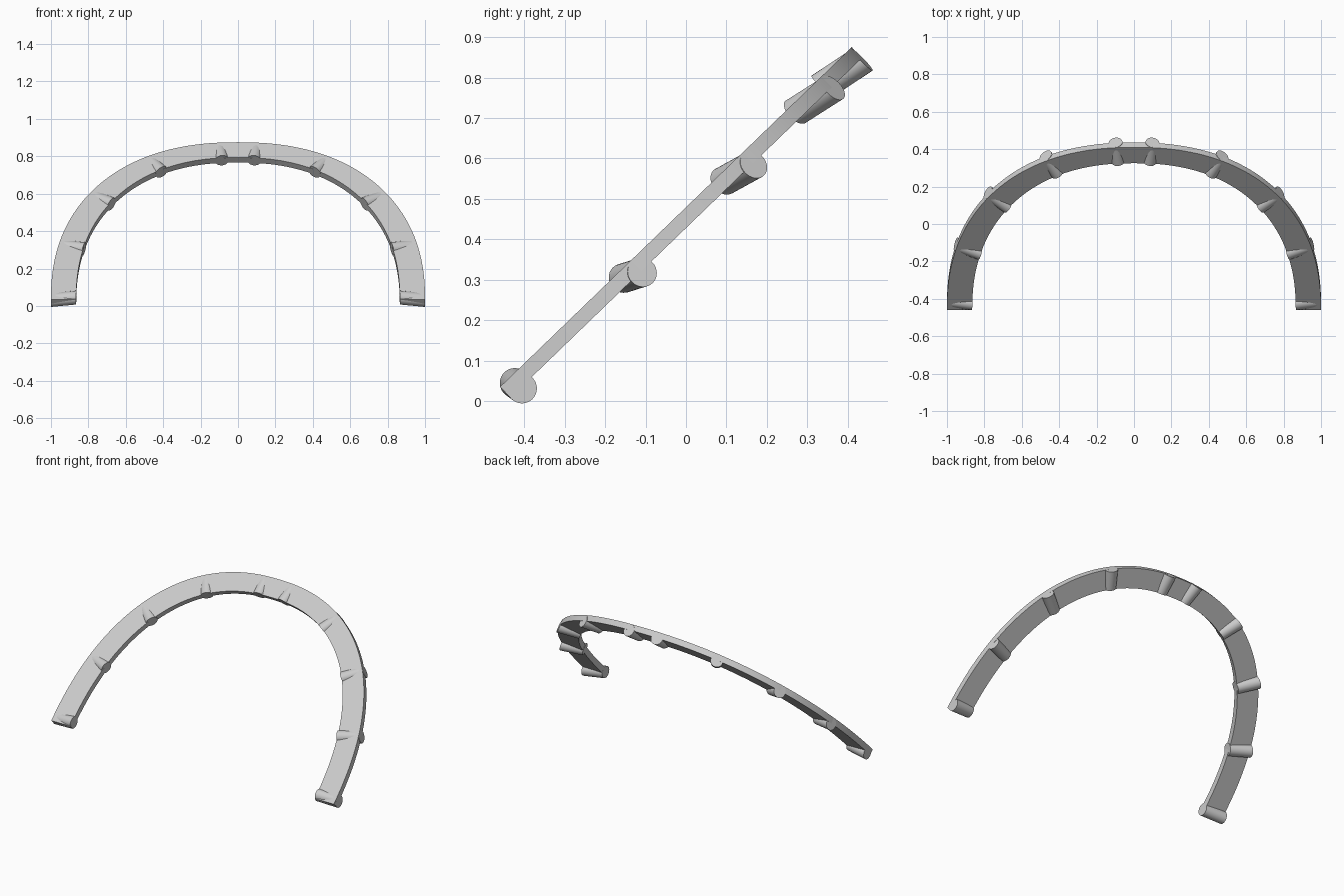
import bpy, bmesh, math
from mathutils import Vector

cube = bpy.data.objects.get("Cube")
if cube:
    bpy.data.objects.remove(cube, do_unlink=True)

# Tilted plane of the arch: UP runs up the slope, BACK is its rear normal
TILT = math.radians(44)
SIDE = Vector((1, 0, 0))
UP = Vector((0, math.cos(TILT), math.sin(TILT)))
BACK = Vector((0, math.sin(TILT), -math.cos(TILT)))
BASE = Vector((0, -0.447, 0.022))

THICK = 0.037
POWER = 2.27              # squareness of the arch curve
OUTER = (1.0, 1.209)      # half width, height
INNER = (0.865, 1.091)
PEG_RADIUS = 0.037

grey = bpy.data.materials.new("light_grey")
grey.use_nodes = True
grey.diffuse_color = (0.6, 0.6, 0.6, 1)
grey.node_tree.nodes["Principled BSDF"].inputs["Base Color"].default_value = (0.6, 0.6, 0.6, 1)


def arch_point(size, angle):
    """Point on the arch curve; angle runs from 0 (left foot) to pi (right foot)."""
    c, s = math.cos(angle), max(math.sin(angle), 0)
    x = math.copysign(abs(c) ** (2 / POWER), c)
    return BASE + SIDE * size[0] * x + UP * size[1] * s ** (2 / POWER)


def loft(name, rings):
    """Join matching rings of points into a closed, capped solid."""
    bm = bmesh.new()
    loops = [[bm.verts.new(p) for p in ring] for ring in rings]
    n = len(loops[0])
    for a, b in zip(loops, loops[1:]):
        for i in range(n):
            j = (i + 1) % n
            bm.faces.new((a[i], a[j], b[j], b[i]))
    bm.faces.new(loops[0])
    bm.faces.new(loops[-1])
    bmesh.ops.recalc_face_normals(bm, faces=bm.faces)
    mesh = bpy.data.meshes.new(name)
    bm.to_mesh(mesh)
    bm.free()
    mesh.materials.append(grey)
    obj = bpy.data.objects.new(name, mesh)
    bpy.context.collection.objects.link(obj)
    bpy.ops.object.select_all(action='DESELECT')
    obj.select_set(True)
    bpy.context.view_layer.objects.active = obj
    bpy.ops.object.shade_smooth_by_angle(angle=math.radians(30))
    return obj


# Flat arched band
STEPS = 96
half = BACK * THICK / 2
sections = []
for k in range(STEPS + 1):
    angle = math.pi * k / STEPS
    o, i = arch_point(OUTER, angle), arch_point(INNER, angle)
    sections.append([o - half, o + half, i + half, i - half])
loft("arch_band", sections)


def peg(name, angle):
    """Slanted round rib across the band, leaning to the rear at its outer end."""
    inner, outer = arch_point(INNER, angle), arch_point(OUTER, angle)
    along = (outer - inner).normalized().cross(BACK)
    rings = []
    for centre in (inner, outer + BACK * 0.022):
        rings.append([centre + PEG_RADIUS * (along * math.cos(a) + BACK * math.sin(a))
                      for a in (math.tau * k / 32 for k in range(32))])
    loft(name, rings)


# Ribs, mirrored left and right, placed by relative height up the arch
places = {"foot": 0.03, "lower": 0.372, "middle": 0.689, "upper": 0.915, "crown": 0.9977}
for place, height in places.items():
    angle = math.asin(height ** (POWER / 2))
    peg("left_" + place + "_rib", angle)
    peg("right_" + place + "_rib", math.pi - angle)
